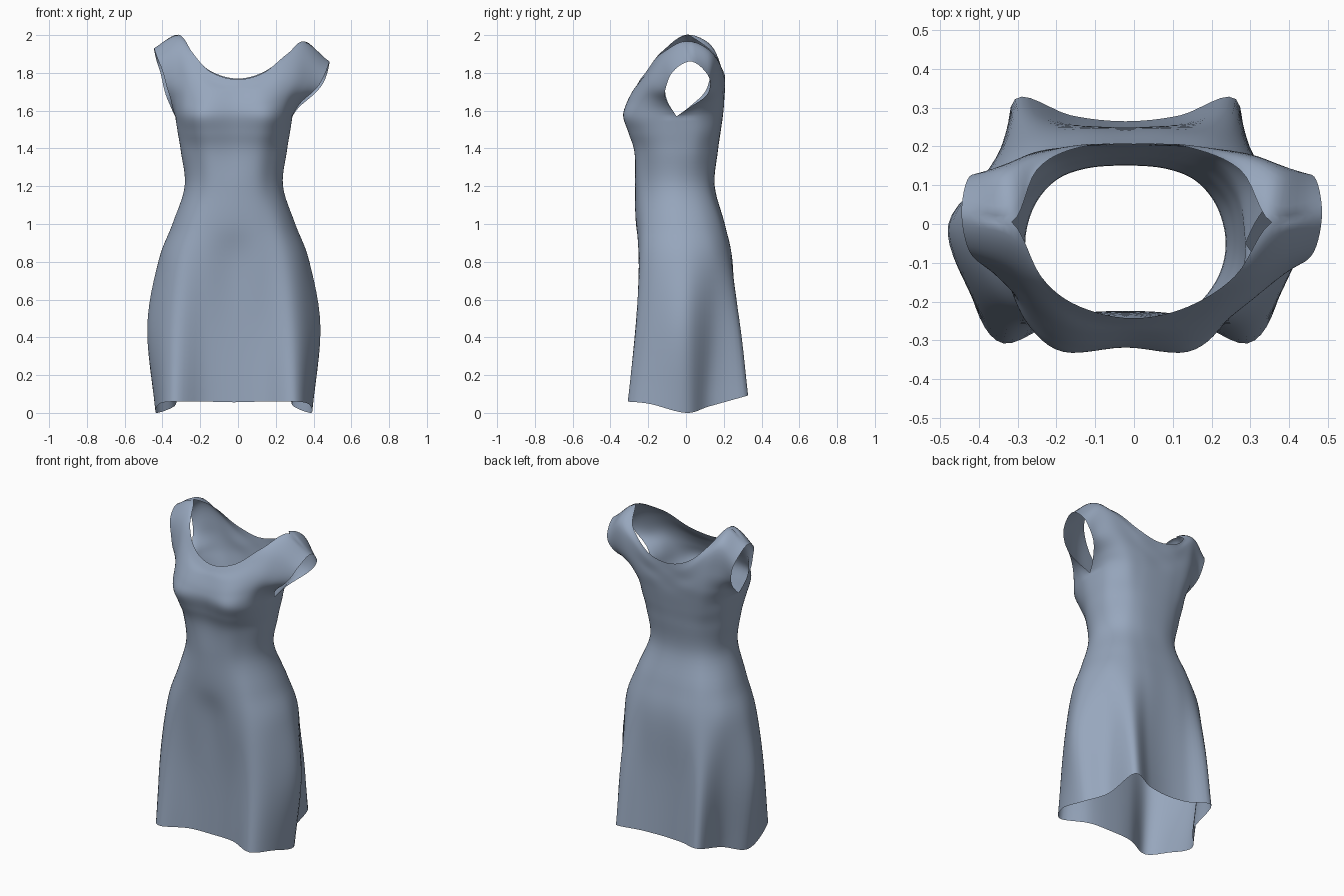
import bpy, bmesh
from mathutils import Vector as V

if "Cube" in bpy.data.objects:
    bpy.data.objects.remove(bpy.data.objects["Cube"])

NU, NV = 6, 6   # subdivisions per patch segment, across and upward

# Half cross-sections from centre front round the side (5th point) to centre back
LOWER = [
    (0.00, [(0, -.225), (.155, -.24), (.315, -.308), (.395, -.19), (.41, 0), (.315, .125), (.285, .322), (.14, .28), (0, .265)]),
    (0.45, [(0, -.225), (.15, -.235), (.305, -.265), (.405, -.16), (.457, 0), (.345, .145), (.275, .283), (.14, .26), (0, .25)]),
    (0.80, [(0, -.235), (.15, -.25), (.28, -.235), (.365, -.14), (.40, 0), (.345, .14), (.25, .225), (.13, .245), (0, .245)]),
    (1.00, [(0, -.265), (.14, -.255), (.24, -.215), (.305, -.12), (.325, -.01), (.295, .10), (.22, .175), (.12, .20), (0, .205)]),
    (1.20, [(0, -.27), (.12, -.255), (.195, -.20), (.245, -.125), (.26, -.04), (.235, .05), (.18, .115), (.10, .145), (0, .152)]),
    (1.38, [(0, -.27), (.13, -.268), (.21, -.21), (.265, -.13), (.28, -.04), (.26, .055), (.19, .13), (.11, .16), (0, .168)]),
    (1.57, [(0, -.318), (.16, -.33), (.25, -.26), (.30, -.145), (.31, -.05), (.29, .08), (.22, .165), (.12, .19), (0, .195)]),
]
# Upper panels: rows from underarm to neckline, points from centre to armhole edge
SHOULDER = [(.335, .005, 1.985), (.465, .03, 1.895)]
FRONT = [
    [(0, -.31, 1.63), (.15, -.312, 1.64), (.255, -.245, 1.66), (.31, -.165, 1.655), (.345, -.10, 1.65)],
    [(0, -.28, 1.70), (.14, -.277, 1.71), (.265, -.21, 1.76), (.34, -.155, 1.75), (.395, -.11, 1.73)],
    [(0, -.26, 1.735), (.14, -.24, 1.76), (.265, -.16, 1.86), (.35, -.095, 1.90), (.445, -.07, 1.84)],
    [(0, -.243, 1.765), (.14, -.213, 1.803), (.25, -.135, 1.903)] + SHOULDER,
]
BACK = [
    [(0, .20, 1.63), (.125, .20, 1.64), (.24, .18, 1.65), (.31, .115, 1.64), (.34, .02, 1.62)],
    [(0, .205, 1.69), (.135, .20, 1.70), (.265, .185, 1.75), (.345, .15, 1.74), (.395, .11, 1.70)],
    [(0, .206, 1.735), (.14, .204, 1.76), (.275, .175, 1.86), (.36, .135, 1.915), (.445, .122, 1.81)],
    [(0, .207, 1.77), (.14, .198, 1.807), (.262, .14, 1.905)] + SHOULDER,
]


def spline(pts, n, before=None, after=None):
    """Catmull-Rom curve through pts; missing end neighbours are extrapolated."""
    p = [before or 2 * pts[0] - pts[1]] + pts + [after or 2 * pts[-1] - pts[-2]]
    out = []
    for i in range(1, len(p) - 2):
        a, b, c, d = p[i - 1:i + 3]
        for k in range(n):
            t = k / n
            out.append(.5 * (2 * b + (c - a) * t + (2 * a - 5 * b + 4 * c - d) * t * t
                             + (3 * b - a - 3 * c + d) * t ** 3))
    return out + [pts[-1].copy()]


def smooth(a, b, v):
    t = max(0, min(1, (v - a) / (b - a)))
    return t * t * (3 - 2 * t)


def low(z, xy):
    x, y = xy
    if z == 0:                                   # hem dips at the sides
        z = min(.06, -.25 * y) if y < 0 else .28 * y
    return V((x, y, z))


def columns(upper, other, back):
    """Vertical curves of one panel, from centre to armhole edge."""
    lower = [[low(z, s[8 - i] if back else s[i]) for i in range(5)] for z, s in LOWER]
    # extra ring softens the crease under the bust
    lower.insert(-1, [a.lerp(b, .55) for a, b in zip(lower[-2], lower[-1])])
    upper = [[V(p) for p in row] for row in upper]
    cols = []
    for c in range(5):
        lo, up = [r[c] for r in lower], [r[c] for r in upper]
        after = V(other[-2][c]) if c >= 3 else None   # round over the shoulder
        if c == 4:
            cols.append(spline(lo, NV) + spline([lo[-1]] + up, NV, None, after)[1:])
        else:
            cols.append(spline(lo + up, NV, None, after))
    return cols


def pose(p, sign):
    """Slight sideways shift of the body and the lower right sleeve."""
    x = p.x * sign
    w = smooth(1.57, 1.8, p.z)
    s = smooth(.2, .47, p.x) * w
    return (x - .022 * (1 - w) + .02 * smooth(.15, .35, p.x) * w, p.y, p.z - sign * .035 * s)


bm = bmesh.new()
fc, bc = columns(FRONT, BACK, False), columns(BACK, FRONT, True)
split = len(LOWER) * NV
for cols, opp in ((fc, bc), (bc, fc)):
    rows = []
    for j in range(len(cols[0])):
        p = [c[j] for c in cols]
        before = V((-p[1].x, p[1].y, p[1].z))
        row = spline(p, NU, before, opp[3][j] if j < split else None)
        if j == len(cols[0]) - 1:                # straight shoulder seam
            for k in range(NU + 1):
                row[3 * NU + k] = p[3].lerp(p[4], k / NU)
        rows.append(row)
    for sign in (1, -1):
        grid = [[bm.verts.new(pose(p, sign)) for p in r] for r in rows]
        for a, b in zip(grid, grid[1:]):
            for i in range(len(a) - 1):
                bm.faces.new((a[i], a[i + 1], b[i + 1], b[i]))

# Weld the panels and point the cloth outward
bmesh.ops.remove_doubles(bm, verts=bm.verts[:], dist=.0004)
bmesh.ops.recalc_face_normals(bm, faces=bm.faces[:])
front = min(bm.faces, key=lambda f: (f.calc_center_median() - V((0, -.3, 1.5))).length)
if front.normal.y > 0:
    bmesh.ops.reverse_faces(bm, faces=bm.faces[:])
for f in bm.faces:
    f.smooth = True

mesh = bpy.data.meshes.new("dress")
bm.to_mesh(mesh)
bm.free()
mat = bpy.data.materials.new("blue grey cloth")
mat.diffuse_color = (.31, .385, .51, 1)
mat.use_nodes = True
mat.node_tree.nodes["Principled BSDF"].inputs["Base Color"].default_value = mat.diffuse_color
mesh.materials.append(mat)
dress = bpy.data.objects.new("dress", mesh)
bpy.context.collection.objects.link(dress)
